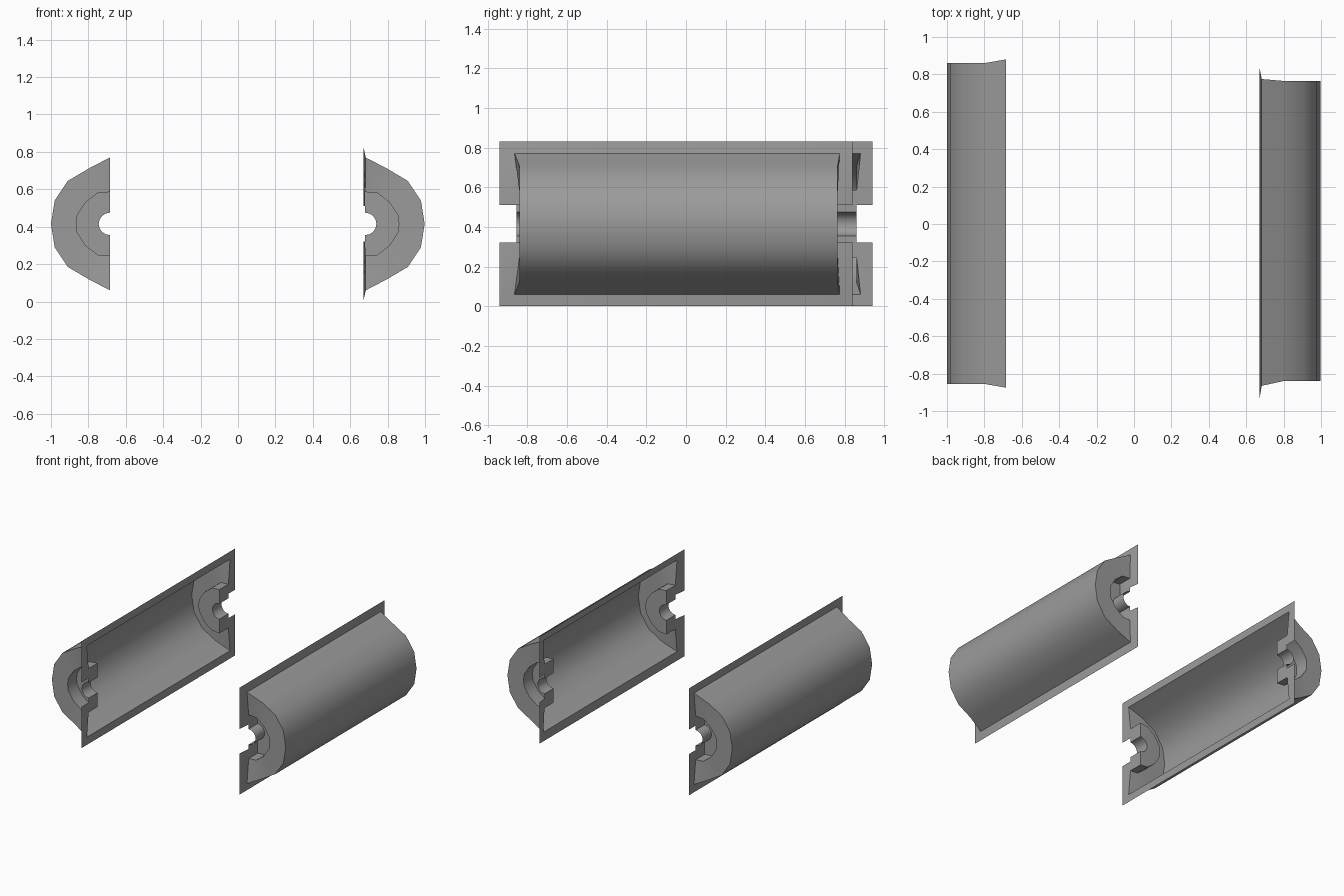
import bpy, bmesh, math

cube = bpy.data.objects.get("Cube")
if cube:
    bpy.data.objects.remove(cube)

grey = bpy.data.materials.new("plain_grey")
grey.use_nodes = True
grey.diffuse_color = (0.33, 0.33, 0.33, 1)
grey.node_tree.nodes["Principled BSDF"].inputs["Base Color"].default_value = (0.33, 0.33, 0.33, 1)

MID = 0.415     # height of the axis
TOP = 0.83      # height of the rim
NOTCH = 0.095   # half height of the slot in the end rim
DEPTH = 0.11    # depth of the bearing pocket


def mirrored(upper):
    """Half outline from top to bottom, given (out, up) points down to the axis."""
    return upper + [(o, -u) for o, u in reversed(upper[:-1])]


shell_line = mirrored([(0, .355), (.115, .295), (.225, .23), (.295, .125), (.315, 0)])
pocket_line = mirrored([(0, .17), (.065, .165), (.13, .115), (.175, .045), (.18, 0)])
bore_line = [(.06 * math.sin(i * math.pi / 8), .06 * math.cos(i * math.pi / 8)) for i in range(9)]


def half_shell(name, side, rim_x, shell_x, pocket_x, body, rim, flare):
    bm = bmesh.new()

    def point(x, y, z):
        return bm.verts.new((side * x, y, z))

    def row(line, x, y, corner=0):
        last = len(line) - 1
        return [point(x + o, y + (corner if i in (0, last) else 0), MID + u)
                for i, (o, u) in enumerate(line)]

    def bridge(a, b):
        for i in range(len(a) - 1):
            bm.faces.new((a[i], a[i + 1], b[i + 1], b[i]))

    outer_rows, rim_corners = [], []
    for end, y, rim_y, splay in zip((-1, 1), body, rim, flare):
        # end cap, pocket wall, pocket floor and bore
        outer = row(shell_line, shell_x, y, end * splay)
        mouth = row(pocket_line, pocket_x, y)
        floor = row(pocket_line, pocket_x, y - end * DEPTH)
        bore_in = row(bore_line, pocket_x, y - end * DEPTH)
        bore_out = row(bore_line, pocket_x, y)
        for a, b in ((outer, mouth), (mouth, floor), (floor, bore_in), (bore_in, bore_out)):
            bridge(a, b)
        # slotted end rim and the tabs beside the bore
        corners = []
        for k, up in ((0, 1), (-1, -1)):
            corner = point(rim_x, rim_y, MID + up * TOP / 2)
            slot_out = point(rim_x, rim_y, MID + up * NOTCH)
            slot_in = point(pocket_x, y, MID + up * NOTCH)
            bm.faces.new((corner, slot_out, slot_in, mouth[k], outer[k]))
            bm.faces.new((mouth[k], slot_in, bore_out[k], bore_in[k], floor[k]))
            corners.append(corner)
        outer_rows.append(outer)
        rim_corners.append(corners)

    # curved wall and long rims
    bridge(*outer_rows)
    for k in (0, -1):
        bm.faces.new((rim_corners[0][k], rim_corners[1][k], outer_rows[1][k], outer_rows[0][k]))

    bmesh.ops.recalc_face_normals(bm, faces=bm.faces)
    mesh = bpy.data.meshes.new(name)
    bm.to_mesh(mesh)
    bm.free()
    mesh.materials.append(grey)
    obj = bpy.data.objects.new(name, mesh)
    bpy.context.collection.objects.link(obj)
    bpy.ops.object.select_all(action='DESELECT')
    obj.select_set(True)
    bpy.context.view_layer.objects.active = obj
    bpy.ops.object.shade_smooth_by_angle(angle=math.radians(30))


half_shell("right_half_shell", -1, .685, .685, .685, (-.855, .86), (-.94, .94), (.02, .02))
half_shell("left_half_shell", 1, .67, .683, .68, (-.84, .765), (-.94, .84), (.025, .01))
